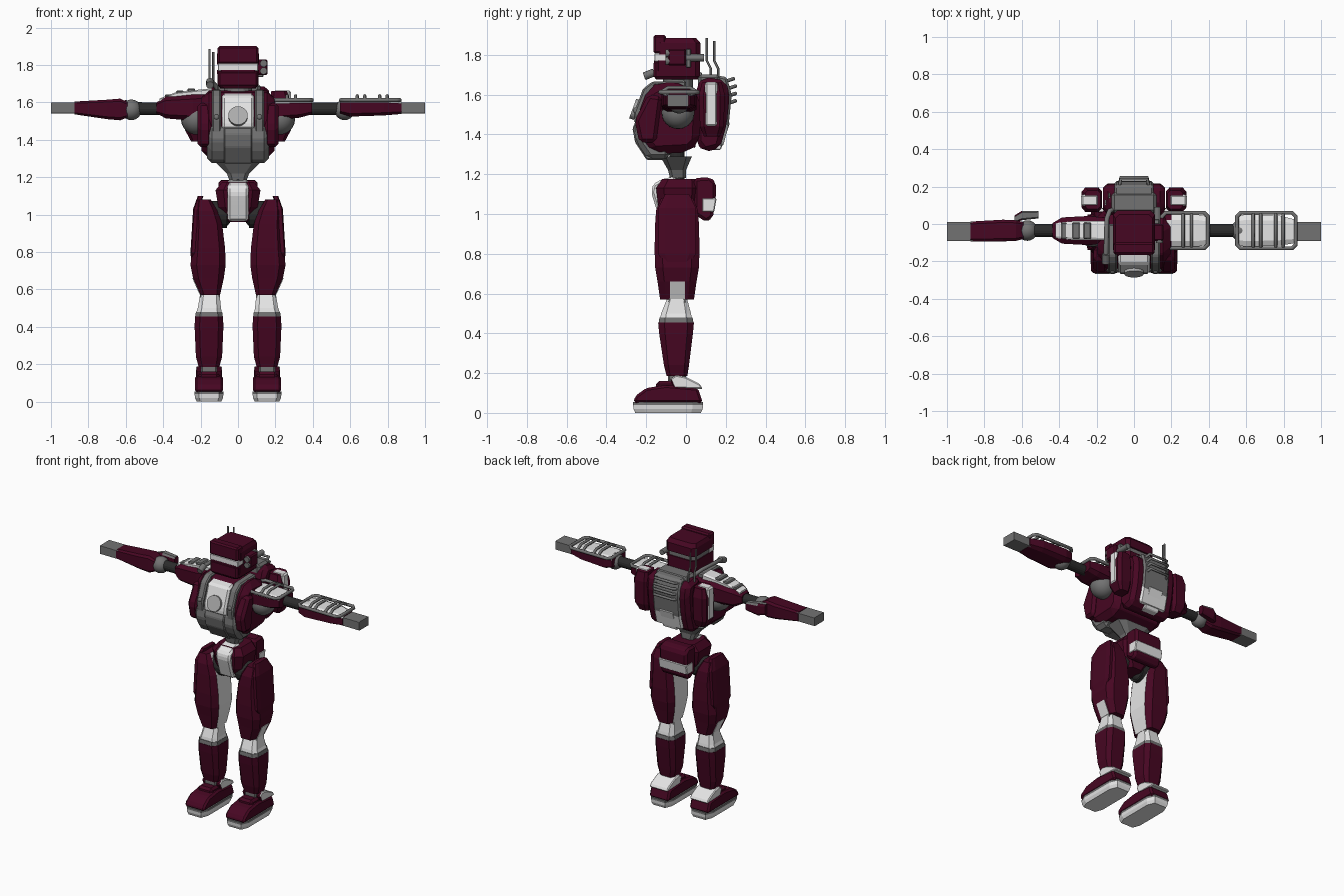
import bpy, bmesh, math
from mathutils import Vector


def material(name, r, g, b):
    m = bpy.data.materials.new(name)
    m.diffuse_color = (r, g, b, 1)
    return m


RED = material("dark_maroon", 0.062, 0.002, 0.016)
WHITE = material("off_white", 0.78, 0.78, 0.78)
GREY = material("mid_grey", 0.17, 0.17, 0.17)
LIGHT = material("light_grey", 0.42, 0.42, 0.42)
DARK = material("charcoal", 0.025, 0.025, 0.025)


def finish(name, bm, mats, rule=None, bevel=0, smooth=False):
    if not isinstance(mats, tuple):
        mats = (mats,)
    bmesh.ops.recalc_face_normals(bm, faces=bm.faces)
    if bevel:
        bmesh.ops.bevel(bm, geom=bm.edges[:], offset=bevel, segments=1, affect='EDGES')
    bm.normal_update()
    for f in bm.faces:
        f.smooth = smooth
        if rule:
            f.material_index = rule(f.normal, f.calc_center_median())
    me = bpy.data.meshes.new(name)
    bm.to_mesh(me)
    bm.free()
    for m in mats:
        me.materials.append(m)
    ob = bpy.data.objects.new(name, me)
    bpy.context.collection.objects.link(ob)
    return ob


def skin(bm, rings):
    for a, b in zip(rings, rings[1:]):
        n = len(a)
        for i in range(n):
            bm.faces.new((a[i], a[(i + 1) % n], b[(i + 1) % n], b[i]))
    bm.faces.new(rings[0])
    bm.faces.new(rings[-1])


def loft(name, secs, mats, axis='z', c=0.35, rule=None):
    """Chamfered rectangles (t, centre u, centre v, half u, half v) along an axis."""
    bm, rings = bmesh.new(), []
    k = 1 - c
    for t, cu, cv, hu, hv in secs:
        ring = []
        for a, b in ((1, -k), (1, k), (k, 1), (-k, 1), (-1, k), (-1, -k), (-k, -1), (k, -1)):
            u, v = cu + a * hu, cv + b * hv
            ring.append(bm.verts.new((u, v, t) if axis == 'z' else (t, u, v)))
        rings.append(ring)
    skin(bm, rings)
    return finish(name, bm, mats, rule)


def prism(name, prof, x0, x1, mats, bevel=0.015, rule=None):
    """Side profile of (y, z) points extruded across x."""
    bm = bmesh.new()
    skin(bm, [[bm.verts.new((x, y, z)) for y, z in prof] for x in (x0, x1)])
    return finish(name, bm, mats, rule, bevel)


def box(name, x0, x1, y0, y1, z0, z1, mat, bevel=0.008):
    x0, x1 = sorted((x0, x1))
    return prism(name, [(y0, z0), (y1, z0), (y1, z1), (y0, z1)], x0, x1, mat, bevel)


def ball(name, p, r, mat):
    bm = bmesh.new()
    bmesh.ops.create_uvsphere(bm, u_segments=20, v_segments=12, radius=r)
    bmesh.ops.translate(bm, verts=bm.verts, vec=p)
    return finish(name, bm, mat, smooth=True)


def rod(name, a, b, r, mat, n=16):
    a, b = Vector(a), Vector(b)
    bm = bmesh.new()
    bmesh.ops.create_cone(bm, cap_ends=True, segments=n, radius1=r, radius2=r, depth=(b - a).length)
    bmesh.ops.rotate(bm, verts=bm.verts, matrix=(b - a).to_track_quat('Z', 'Y').to_matrix())
    bmesh.ops.translate(bm, verts=bm.verts, vec=(a + b) / 2)
    return finish(name, bm, mat)


def pipe(name, pts, r, mat, closed=False):
    cu = bpy.data.curves.new(name, 'CURVE')
    cu.dimensions, cu.bevel_depth, cu.bevel_resolution = '3D', r, 2
    cu.use_fill_caps = True
    sp = cu.splines.new('POLY')
    sp.points.add(len(pts) - 1)
    for q, p in zip(sp.points, pts):
        q.co = (*p, 1)
    sp.use_cyclic_u = closed
    cu.materials.append(mat)
    ob = bpy.data.objects.new(name, cu)
    bpy.context.collection.objects.link(ob)


top_white = lambda n, p: 1 if n.z > 0.85 else 0

# Legs, mirrored
for s, side in ((1, "left_"), (-1, "right_")):
    foot = [(-0.265, 0.05), (-0.255, 0.085), (-0.20, 0.125), (-0.10, 0.14), (0.06, 0.125), (0.085, 0.05)]
    prism(side + "foot", foot, s * .155 - .075, s * .155 + .075, RED, 0.012)
    loft(side + "sole", [(0.0, s * .155, -.09, .066, .165), (.02, s * .155, -.09, .075, .174),
                         (.04, s * .155, -.09, .077, .176), (.055, s * .155, -.09, .077, .176)], (WHITE, GREY), c=.3,
         rule=lambda n, p: 1 if p.z > .04 else 0)
    prism(side + "ankle_guard", [(-.08, .17), (-.05, .19), (0, .18), (.07, .145), (.085, .12), (-.06, .125)],
          s * .155 - .07, s * .155 + .07, (WHITE, RED), 0.006, lambda n, p: 1 if n.y < -.5 else 0)
    box(side + "instep", s * .10, s * .21, -.15, -.04, .10, .16, RED, .015)
    box(side + "ankle", s * .112, s * .198, -.09, 0, .13, .21, GREY)
    # shin with grey rim and white knee
    loft(side + "shin", [(.185, s * .155, -.045, .055, .052), (.24, s * .155, -.048, .07, .063),
                         (.40, s * .155, -.05, .077, .085), (.455, s * .155, -.05, .075, .09)], RED)
    loft(side + "shin_rim", [(.455, s * .155, -.05, .074, .087), (.48, s * .155, -.05, .07, .083)], GREY)
    loft(side + "knee", [(.475, s * .155, -.05, .069, .08), (.50, s * .153, -.05, .062, .075),
                         (.575, s * .15, -.045, .052, .05)], WHITE)
    rod(side + "knee_joint", (s * .10, -.045, .56), (s * .202, -.045, .56), .042, GREY)
    # thigh, white along the inner side
    loft(side + "thigh", [(.57, s * .148, -.045, .052, .085), (.66, s * .158, -.045, .082, .098),
                          (.73, s * .16, -.045, .094, .11), (.82, s * .157, -.045, .088, .113),
                          (.95, s * .16, -.045, .075, .11), (1.02, s * .172, -.045, .062, .105),
                          (1.08, s * .182, -.045, .036, .08)], (RED, WHITE),
         rule=lambda n, p, s=s: 1 if n.x * s < -.85 else 0)
    loft(side + "thigh_outer_plate", [(.74, s * .232, -.045, .018, .06), (.80, s * .236, -.045, .018, .095),
                                      (1.03, s * .222, -.045, .018, .095), (1.10, s * .20, -.045, .015, .06)], RED)
    loft(side + "thigh_side_mark", [(.572, s * .196, -.043, .009, .038), (.66, s * .235, -.043, .009, .038)],
         WHITE, c=.1)
    rod(side + "hip_joint", (s * .06, -.045, 1.0), (s * .16, -.045, 1.0), .072, DARK)
    ball(side + "hip_ball", (s * .10, -.045, .99), .066, DARK)

# Pelvis
loft("pelvis", [(.96, 0, -.04, .05, .07), (1.04, 0, -.04, .105, .10), (1.13, 0, -.04, .12, .11),
                (1.175, 0, -.03, .085, .09)], RED)
prism("pelvis_front_plate", [(-.13, .965), (-.16, 1.06), (-.175, 1.11), (-.165, 1.15), (-.12, 1.175),
                             (-.05, 1.19), (-.05, .965)], -.055, .055, WHITE, .012)
prism("rear_hip_pack", [(.04, 1.0), (.10, .96), (.135, .98), (.15, 1.08), (.15, 1.16), (.12, 1.185), (.04, 1.18)],
      -.105, .105, RED, .015)
prism("rear_hip_band", [(.08, 1.01), (.142, 1.01), (.154, 1.08), (.08, 1.08)], -.108, .108, WHITE, .005)

# Waist
rod("spine", (0, -.045, 1.14), (0, -.045, 1.33), .038, DARK)
loft("waist_cone", [(1.18, 0, -.04, .045, .04), (1.22, 0, -.045, .06, .045), (1.29, 0, -.05, .13, .08)], GREY)

# Chest
chest = [(-.19, 1.635), (-.245, 1.49), (-.235, 1.38), (-.17, 1.30), (.02, 1.31), (.07, 1.36), (.08, 1.57),
         (.0, 1.655), (-.13, 1.665)]
prism("chest", chest, -.195, .195, RED, .04)
prism("belly_plate", [(-.235, 1.49), (-.263, 1.43), (-.25, 1.36), (-.19, 1.275), (-.08, 1.275), (-.08, 1.49)],
      -.165, .165, GREY, .025)
prism("belly_centre_panel", [(-.245, 1.485), (-.269, 1.43), (-.256, 1.36), (-.198, 1.272), (-.1, 1.272), (-.1, 1.485)],
      -.075, .075, GREY, .006)
prism("breast_plate", [(-.215, 1.635), (-.262, 1.50), (-.262, 1.455), (-.1, 1.455), (-.1, 1.66)],
      -.085, .085, WHITE, .012)
rod("chest_disc", (0, -.20, 1.505), (0, -.268, 1.53), .052, LIGHT, n=24)
for s, side in ((1, "left_"), (-1, "right_")):
    prism(side + "collar_strap", [(-.215, 1.63), (-.262, 1.51), (-.25, 1.42), (-.2, 1.42), (-.16, 1.60), (.0, 1.63),
                                  (.0, 1.67), (-.17, 1.665)], s * .115 - .025, s * .115 + .025, GREY, .008)
    prism(side + "breast_side", [(-.19, 1.60), (-.258, 1.47), (-.235, 1.36), (-.15, 1.36), (-.12, 1.59)],
          s * .178 - .038, s * .178 + .038, RED, .018)
    ball(side + "strap_bolt", (s * .115, -.25, 1.52), .016, GREY)
    ball(side + "shoulder_ball", (s * .222, -.04, 1.51), .083, GREY)
    rod(side + "arm_core", (s * .2, -.035, 1.565), (s * .6, -.035, 1.565), .034, DARK)
    ball(side + "elbow", (s * .57, -.035, 1.56), .055, GREY)
    loft(side + "hand", [(s * .86, -.04, 1.57, .052, .03), (s * 1.0, -.04, 1.57, .052, .03)], GREY, 'x', c=.06)
    # side pods of the backpack
    loft(side + "pod", [(1.39, s * .215, .13, .035, .04), (1.44, s * .225, .13, .052, .06),
                        (1.60, s * .225, .13, .055, .065), (1.66, s * .22, .13, .042, .05)], RED)
    box(side + "pod_strip", s * .19, s * .284, .095, .158, 1.44, 1.664, WHITE, .01)

# Backpack
prism("backpack", [(.05, 1.36), (.09, 1.31), (.17, 1.33), (.205, 1.45), (.22, 1.60), (.20, 1.67), (.09, 1.69),
                   (.05, 1.64)], -.165, .165, RED, .025)
prism("backpack_panel", [(.08, 1.40), (.185, 1.335), (.215, 1.45), (.23, 1.60), (.205, 1.69), (.09, 1.70)],
      -.105, .105, (GREY, WHITE), .012, lambda n, p: 1 if p.z < 1.42 and n.z < 0 else 0)
prism("backpack_lower_panel", [(.1, 1.32), (.175, 1.322), (.222, 1.46), (.1, 1.46)], -.055, .055, WHITE, .005)
for i in range(4):
    z, y = 1.68 - i * .037, .215 + min(i, 1) * .01
    pipe("backpack_rail", [(-.08, y - .02, z - .015), (-.07, y + .025, z), (.07, y + .025, z), (.08, y - .02, z - .015)],
         .009, GREY)
box("backpack_top", -.12, .12, .06, .17, 1.62, 1.70, GREY, .015)

# Neck and head
rod("neck", (0, -.04, 1.60), (0, -.04, 1.70), .075, GREY)
loft("jaw", [(1.675, 0, -.045, .095, .105), (1.69, 0, -.045, .108, .115), (1.772, 0, -.045, .112, .115)], RED, c=.2)
loft("head_band", [(1.76, 0, -.047, .106, .108), (1.82, 0, -.047, .106, .108)], GREY, c=.2)
loft("helmet", [(1.802, 0, -.04, .112, .112), (1.86, 0, -.04, .112, .112), (1.885, 0, -.045, .10, .095)], RED, c=.2)
box("helmet_brim", -.11, .11, -.163, -.10, 1.806, 1.90, RED, .01)
box("jaw_front", -.107, .107, -.163, -.10, 1.68, 1.77, RED, .012)
box("visor", -.108, .108, -.158, -.10, 1.767, 1.808, WHITE, .003)
box("ear_sensor", .10, .157, -.09, .0, 1.745, 1.83, RED, .008)
for z in (1.768, 1.808):
    rod("sensor_lens", (.137, -.102, z), (.137, -.07, z), .019, GREY)
rod("ear_pipe", (.125, -.01, 1.785), (.125, .09, 1.785), .018, GREY)
box("ear_bracket", .10, .135, -.0, .025, 1.735, 1.83, GREY, .004)
pipe("head_tube", [(-.15, -.21, 1.69), (-.15, -.15, 1.71), (-.145, .03, 1.715), (-.13, .07, 1.70), (-.10, .08, 1.66)],
     .013, GREY)
rod("tube_nozzle", (-.15, -.21, 1.692), (-.15, -.16, 1.712), .02, GREY)
for x, y, z in ((-.152, .105, 1.885), (-.132, .142, 1.87)):
    pipe("antenna", [(x, y + .02, 1.64), (x, y + .02, 1.73), (x, y, 1.77), (x, y, z)], .006, GREY)

# Left arm: armour with guard rails
loft("left_upper_arm", [(.14, -.035, 1.56, .08, .05), (.20, -.035, 1.56, .088, .053), (.33, -.035, 1.565, .088, .047),
                        (.395, -.035, 1.572, .075, .036)], (RED, WHITE), 'x', rule=top_white)
loft("left_forearm", [(.545, -.035, 1.575, .075, .035), (.60, -.035, 1.57, .088, .046), (.78, -.035, 1.572, .08, .042),
                      (.875, -.04, 1.572, .06, .034)], (RED, WHITE), 'x', rule=top_white)
for x0, x1 in ((.15, .395), (.55, .865)):
    loop = [(x0, -.11), (x0 + .02, -.13), (x1 - .02, -.13), (x1, -.11), (x1, .04), (x1 - .02, .06), (x0 + .02, .06),
            (x0, .04)]
    pipe("arm_rail_loop", [(x, y, 1.612) for x, y in loop], .011, GREY, True)
    m = .5 * (x0 + x1)
    for x in (m - .01, m + .035) if x1 < .5 else (m - .07, m - .03, m + .05, m + .09):
        pipe("arm_rail_bar", [(x, -.13, 1.61), (x, -.09, 1.635), (x, .02, 1.635), (x, .06, 1.61)], .009, GREY)

# Right arm: pointed shoulder guard with white top plates
loft("right_shoulder_guard", [(-.435, -.035, 1.57, .04, .03), (-.385, -.035, 1.572, .07, .058),
                              (-.24, -.035, 1.572, .078, .07), (-.13, -.035, 1.585, .065, .065)], RED, 'x')
loft("right_shoulder_top", [(-.42, -.035, 1.60, .04, .02), (-.33, -.035, 1.625, .05, .03),
                            (-.14, -.035, 1.645, .052, .03)], WHITE, 'x', c=.25)
for x, z in ((-.37, 1.636), (-.31, 1.658), (-.25, 1.668)):
    box("shoulder_vent", x - .021, x + .021, -.08, .01, z - .04, z + .006, GREY, .006)
loft("right_forearm", [(-.59, -.035, 1.56, .045, .04), (-.63, -.035, 1.562, .055, .058), (-.70, -.035, 1.562, .058, .052),
                       (-.875, -.04, 1.57, .053, .034)], RED, 'x', c=.25)
loft("right_elbow_guard", [(-.64, .025, 1.57, .02, .035), (-.60, .045, 1.57, .025, .042), (-.51, .05, 1.57, .02, .03)],
     (RED, GREY), 'x', rule=lambda n, p: 1 if n.z > .5 else 0)
